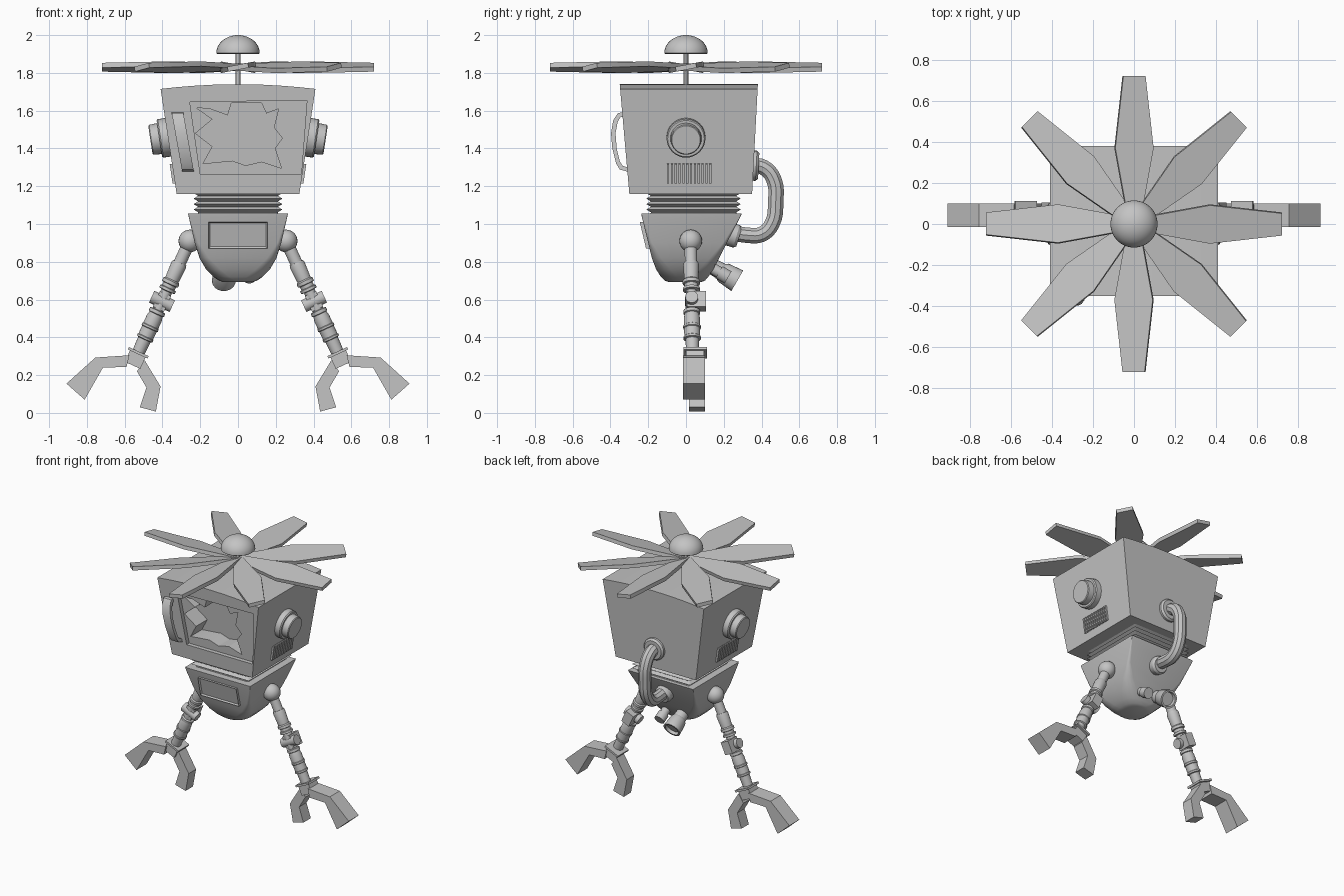
import bpy, bmesh, math
from mathutils import Vector, Matrix

if "Cube" in bpy.data.objects:
    bpy.data.objects.remove(bpy.data.objects["Cube"])

grey = bpy.data.materials.new("plain grey")
grey.diffuse_color = (0.55, 0.55, 0.55, 1)
grey.use_nodes = True
grey.node_tree.nodes["Principled BSDF"].inputs["Base Color"].default_value = grey.diffuse_color


def finish(name, bm):
    bmesh.ops.recalc_face_normals(bm, faces=bm.faces)
    me = bpy.data.meshes.new(name)
    bm.to_mesh(me)
    bm.free()
    me.materials.append(grey)
    ob = bpy.data.objects.new(name, me)
    bpy.context.collection.objects.link(ob)
    return ob


def skin(name, loops, inset=None):
    """Bridge equal-length closed loops and cap both ends; optionally inset the first cap."""
    bm = bmesh.new()
    rings = [[bm.verts.new(p) for p in lp] for lp in loops]
    n = len(rings[0])
    for a, b in zip(rings, rings[1:]):
        for i in range(n):
            j = (i + 1) % n
            bm.faces.new((a[i], a[j], b[j], b[i]))
    cap = bm.faces.new(rings[0])
    bm.faces.new(rings[-1])
    if inset:
        bmesh.ops.recalc_face_normals(bm, faces=bm.faces)
        bmesh.ops.inset_individual(bm, faces=[cap], thickness=inset[0], depth=-inset[1])
    return finish(name, bm)


def prism(name, pts, y0, y1, inset=None):
    """Outline in x,z run from y0(z) to y1(z)."""
    f0 = y0 if callable(y0) else lambda z: y0
    f1 = y1 if callable(y1) else lambda z: y1
    return skin(name, [[(x, f(z), z) for x, z in pts] for f in (f0, f1)], inset)


def lathe(name, origin, axis, profile, segs=24):
    """Turn (distance, radius) pairs about an axis."""
    rot = Vector((0, 0, 1)).rotation_difference(Vector(axis).normalized()).to_matrix()
    o = Vector(origin)
    return skin(name, [[o + rot @ Vector((r * math.cos(t), r * math.sin(t), h))
                        for t in (2 * math.pi * i / segs for i in range(segs))] for h, r in profile])


def box(name, loc, size, tilt=0.0):
    bm = bmesh.new()
    m = Matrix.Translation(loc) @ Matrix.Rotation(tilt, 4, 'Y') @ Matrix.Diagonal((*size, 1))
    bmesh.ops.create_cube(bm, size=1, matrix=m)
    return finish(name, bm)


def rounded(z, y0, y1, hx, r, steps=5):
    """Rounded rectangle at height z."""
    out = []
    cy, hy = (y0 + y1) / 2, (y1 - y0) / 2
    for k, (sx, sy) in enumerate(((1, 1), (-1, 1), (-1, -1), (1, -1))):
        for i in range(steps):
            t = math.pi / 2 * (k + i / (steps - 1))
            out.append((sx * (hx - r) + r * math.cos(t), cy + sy * (hy - r) + r * math.sin(t), z))
    return out


# Head: tapered box with a slightly arched top
def front(z): return -0.30 - 0.05 * (z - 1.16) / 0.57
def back(z): return 0.35 + 0.03 * (z - 1.16) / 0.57


arch = [(0.41 * math.cos(math.pi * i / 10), 1.715 + 0.025 * math.sin(math.pi * i / 10) ** 2) for i in range(11)]
head = prism("head", [(-0.325, 1.16), (0.325, 1.16)] + arch, front, back)

# Recessed screen and the hole broken through it
screen = [(-0.255, 1.645), (0.365, 1.655), (0.335, 1.265), (-0.20, 1.265)]
shards = [(-0.22, 1.615), (-0.135, 1.555), (-0.225, 1.48), (-0.135, 1.41), (-0.185, 1.32), (-0.03, 1.335),
          (0.04, 1.31), (0.125, 1.33), (0.23, 1.295), (0.195, 1.40), (0.235, 1.455), (0.19, 1.51),
          (0.215, 1.61), (0.15, 1.585), (0.125, 1.64), (-0.035, 1.64), (-0.055, 1.575), (-0.15, 1.61)]
for outline, depth in ((screen, 0.03), (shards, 0.16)):
    cutter = prism("screen_cutter", outline, -0.6, lambda z: front(z) + depth)
    cutter.hide_render = True
    mod = head.modifiers.new("cut", 'BOOLEAN')
    mod.operation, mod.solver, mod.object = 'DIFFERENCE', 'EXACT', cutter
    bpy.context.view_layer.objects.active = head
    bpy.ops.object.modifier_apply(modifier=mod.name)
    bpy.data.objects.remove(cutter)

# Handle beside the screen
outer = [(-0.32, 1.592), (-0.36, 1.588), (-0.385, 1.55), (-0.397, 1.48), (-0.39, 1.40),
         (-0.37, 1.32), (-0.35, 1.288), (-0.30, 1.275)]
inner = [(-0.30, 1.297), (-0.335, 1.308), (-0.35, 1.33), (-0.367, 1.40), (-0.373, 1.48),
         (-0.362, 1.54), (-0.347, 1.566), (-0.32, 1.57)]
skin("screen_handle", [[(-0.318 + 0.18 * (1.575 - z) + dx, y, z) for y, z in outer + inner]
                       for dx in (-0.031, 0.031)])

# Ears and vent slats on both sides of the head
for s, side in ((-1, "left"), (1, "right")):
    lathe(side + "_ear", (s * 0.365, 0, 1.46), (s, 0, -0.152),
          [(-0.02, 0.103), (0.045, 0.103), (0.052, 0.097), (0.052, 0.083), (0.095, 0.08), (0.1, 0.075)], 32)
    for i in range(12):
        box(side + "_vent_slat", (s * 0.342, -0.095 + i * 0.0203, 1.267), (0.024, 0.011, 0.105), s * 0.152)

# Propeller: shaft, dome and eight pitched blades
lathe("propeller_shaft", (0, 0, 1.70), (0, 0, 1), [(0, 0.013), (0.22, 0.013)], 12)
lathe("propeller_dome", (0, 0, 1.905), (0, 0, 1),
      [(-0.005, 0.108)] + [(0.095 * math.sin(a), 0.115 * math.cos(a))
                           for a in (math.pi / 2 * i / 10 for i in range(10))] + [(0.095, 0.003)], 32)
blade = [(0.0, -0.03), (0.10, -0.045), (0.37, -0.095), (0.72, -0.055),
         (0.72, 0.055), (0.37, 0.095), (0.10, 0.045), (0.0, 0.03)]
for k in range(8):
    m = (Matrix.Translation((0, 0, 1.83)) @ Matrix.Rotation(k * math.pi / 4, 4, 'Z')
         @ Matrix.Rotation(math.radians(11), 4, 'X'))
    skin("propeller_blade", [[m @ Vector((x, y, h)) for x, y in blade] for h in (-0.013, 0.013)])

# Neck bellows
neck = [(1.04, 0.02)] + [(1.062 + 0.0145 * i, 0.024 * (i % 2 == 0)) for i in range(8)] + [(1.17, 0.01)]
skin("neck_bellows", [rounded(z, -0.21 + d, 0.29 - d, 0.235 - d, 0.01) for z, d in neck])

# Lower body, sharp at the rim and rounded underneath
skin("lower_body", [rounded(*row) for row in (
    (1.055, -0.237, 0.295, 0.264, 0.004), (1.038, -0.234, 0.288, 0.261, 0.004),
    (0.90, -0.20, 0.216, 0.229, 0.02), (0.82, -0.181, 0.176, 0.204, 0.05),
    (0.76, -0.158, 0.145, 0.169, 0.075), (0.72, -0.133, 0.118, 0.13, 0.085),
    (0.70, -0.112, 0.10, 0.10, 0.085), (0.692, -0.09, 0.08, 0.075, 0.07))])


# Chest panel with raised frame
def chest(z): return -0.237 + 0.235 * (1.055 - z)


prism("chest_panel", [(-0.155, 0.87), (0.155, 0.87), (0.155, 1.01), (-0.155, 1.01)],
      lambda z: chest(z) - 0.018, lambda z: chest(z) + 0.03, (0.011, 0.01))

# Back hose and its flanges
cu = bpy.data.curves.new("back_hose", 'CURVE')
cu.dimensions, cu.bevel_depth, cu.bevel_resolution, cu.resolution_u = '3D', 0.043, 3, 4
path = [(0.34, 1.31), (0.41, 1.30), (0.465, 1.235), (0.475, 1.12), (0.455, 1.0), (0.40, 0.945),
        (0.33, 0.94), (0.22, 0.96)]
sp = cu.splines.new('BEZIER')
sp.bezier_points.add(len(path) - 1)
for bp, (y, z) in zip(sp.bezier_points, path):
    bp.co = (0, y, z)
    bp.handle_left_type = bp.handle_right_type = 'AUTO'
hose = bpy.data.objects.new("back_hose", cu)
bpy.context.collection.objects.link(hose)
cu.materials.append(grey)
bpy.context.view_layer.objects.active = hose
hose.select_set(True)
bpy.ops.object.convert(target='MESH')
lathe("hose_upper_flange", (0, 0.34, 1.31), (0, 1, -0.05), [(0, 0.08), (0.032, 0.08), (0.045, 0.068)])
lathe("hose_lower_flange", (0, 0.20, 0.955), (0, 1, -0.3), [(0, 0.062), (0.07, 0.062), (0.085, 0.052)])

# Exhaust pipes under the back
lathe("large_exhaust", (-0.075, 0.09, 0.805), (0, 0.86, -0.5),
      [(0, 0.04), (0.11, 0.045), (0.125, 0.055), (0.21, 0.063), (0.21, 0.05), (0.19, 0.045)])
lathe("small_exhaust", (0.06, 0.08, 0.80), (0, 0.86, -0.5),
      [(0, 0.03), (0.11, 0.03), (0.11, 0.037), (0.165, 0.037)])

# Legs with knees and claws
leg_profile = [(0, 0.033), (0.18, 0.033), (0.18, 0.038), (0.20, 0.042), (0.32, 0.038), (0.33, 0.046),
               (0.355, 0.046), (0.36, 0.036), (0.385, 0.036), (0.39, 0.045), (0.41, 0.045), (0.415, 0.03),
               (0.57, 0.03), (0.575, 0.044), (0.60, 0.044), (0.605, 0.038), (0.64, 0.043), (0.70, 0.043),
               (0.705, 0.047), (0.72, 0.047), (0.725, 0.042), (0.79, 0.042), (0.795, 0.046), (0.81, 0.046),
               (0.815, 0.036), (0.96, 0.033)]
outer_claw = [(0.575, 0.305), (0.755, 0.293), (0.908, 0.155), (0.812, 0.07), (0.715, 0.24), (0.59, 0.243)]
inner_claw = [(0.495, 0.28), (0.41, 0.14), (0.435, 0.007), (0.52, 0.03), (0.485, 0.135), (0.535, 0.22)]
for s, side in ((-1, "left"), (1, "right")):
    hip, ankle = Vector((s * 0.255, 0.025, 0.91)), Vector((s * 0.55, 0.035, 0.27))
    d = ankle - hip
    tilt = math.atan2(-d.x, -d.z)
    across = Vector((math.cos(tilt), 0, -math.sin(tilt)))
    lathe(side + "_hip_ball", hip, (0, 0, 1),
          [(-0.06 * math.cos(a), max(0.002, 0.06 * math.sin(a))) for a in (math.pi * i / 12 for i in range(13))])
    lathe(side + "_leg", hip, d, [(t * d.length, r) for t, r in leg_profile])
    knee = hip + d * 0.5
    box(side + "_knee_block", knee + Vector((0, 0.025, 0)), (0.065, 0.10, 0.09), tilt)
    lathe(side + "_knee_pin", knee - across * 0.06, across, [(0, 0.034), (0.12, 0.034)])
    box(side + "_ankle_plate", hip + d * 0.925 + Vector((0, 0.015, 0)), (0.115, 0.125, 0.014), tilt)
    box(side + "_ankle_block", hip + d * 0.975 + Vector((0, 0.012, 0)), (0.09, 0.095, 0.075), tilt)
    prism(side + "_outer_claw", [(s * x, z) for x, z in outer_claw], -0.015, 0.10)
    prism(side + "_inner_claw", [(s * x, z) for x, z in inner_claw], 0.015, 0.10)

# Smooth round parts and keep the edges sharp
bpy.ops.object.select_all(action='SELECT')
bpy.context.view_layer.objects.active = head
bpy.ops.object.shade_smooth_by_angle(angle=math.radians(30))
